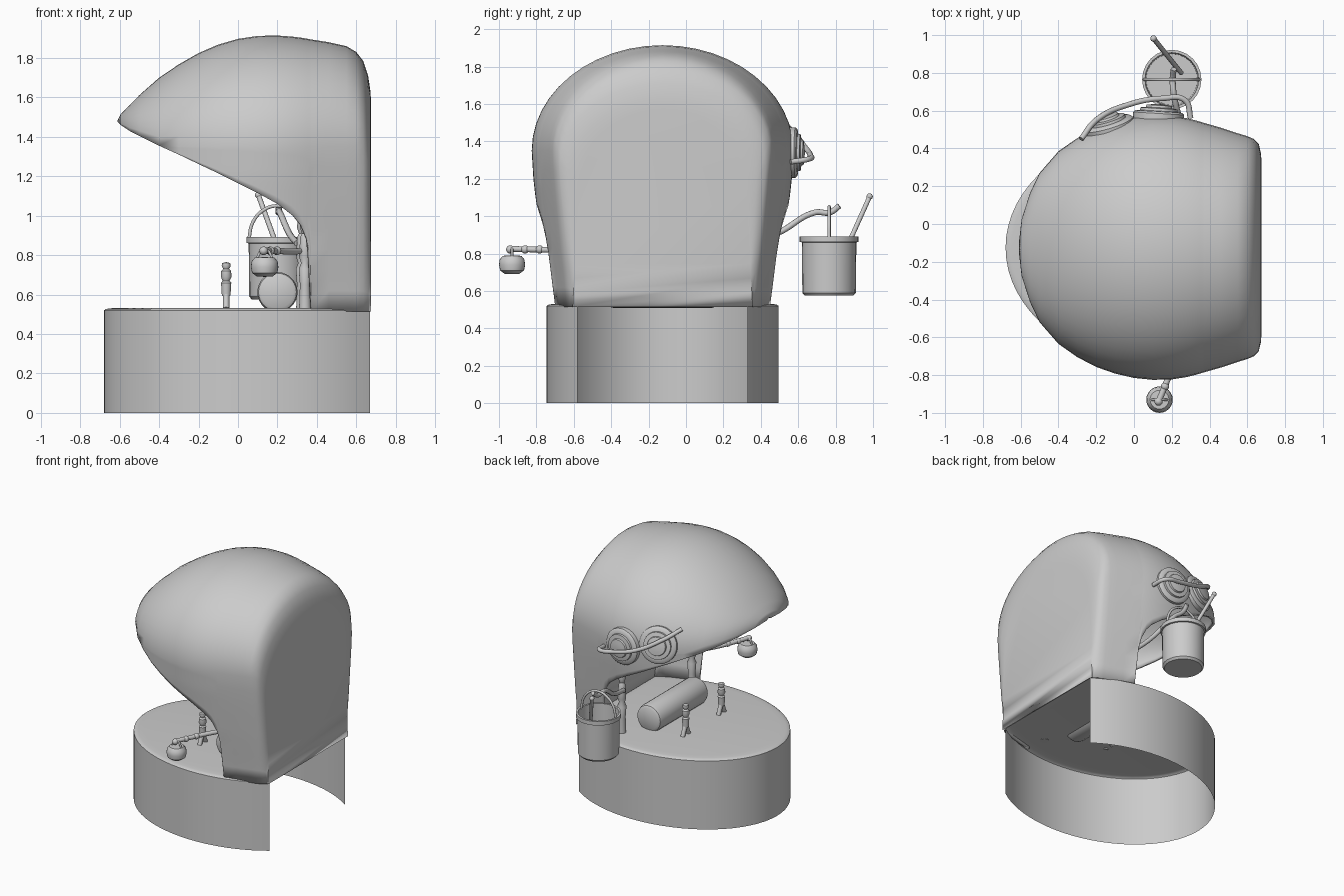
import bpy, bmesh, math
from mathutils import Vector

if "Cube" in bpy.data.objects:
    bpy.data.objects.remove(bpy.data.objects["Cube"])

CY = -0.125                      # symmetry line of the hood and base
DECK = 0.53


def make(name, bm, angle=40, solid=0):
    me = bpy.data.meshes.new(name)
    bm.to_mesh(me)
    bm.free()
    ob = bpy.data.objects.new(name, me)
    bpy.context.collection.objects.link(ob)
    bpy.ops.object.select_all(action='DESELECT')
    ob.select_set(True)
    bpy.context.view_layer.objects.active = ob
    bpy.ops.object.shade_smooth_by_angle(angle=math.radians(angle))
    if solid:
        m = ob.modifiers.new("thickness", 'SOLIDIFY')
        m.thickness, m.offset = solid, -1
    return ob


def lathe(name, profile, loc, axis=(0, 0, 1), n=24):
    """Revolve (radius, height) pairs round an axis."""
    bm = bmesh.new()
    q = Vector((0, 0, 1)).rotation_difference(Vector(axis).normalized())
    rings = []
    for r, h in profile:
        rings.append([bm.verts.new(Vector(loc) + q @ Vector((
            max(r, 1e-5) * math.cos(2 * math.pi * i / n),
            max(r, 1e-5) * math.sin(2 * math.pi * i / n), h))) for i in range(n)])
    for a, b in zip(rings, rings[1:]):
        for i in range(n):
            j = (i + 1) % n
            bm.faces.new((a[i], a[j], b[j], b[i]))
    bmesh.ops.remove_doubles(bm, verts=bm.verts, dist=1e-4)
    bmesh.ops.recalc_face_normals(bm, faces=bm.faces)
    return make(name, bm)


def rod(name, pts, r, smooth=True):
    """Round tube through a few points."""
    cu = bpy.data.curves.new(name, 'CURVE')
    cu.dimensions = '3D'
    cu.bevel_depth, cu.bevel_resolution, cu.resolution_u = r, 3, 8
    cu.use_fill_caps = True
    sp = cu.splines.new('BEZIER')
    sp.bezier_points.add(len(pts) - 1)
    for bp, p in zip(sp.bezier_points, pts):
        bp.co = p
        bp.handle_left_type = bp.handle_right_type = 'AUTO' if smooth else 'VECTOR'
    ob = bpy.data.objects.new(name, cu)
    bpy.context.collection.objects.link(ob)
    return ob


def ball(name, loc, r):
    prof = [(r * math.sin(math.pi * i / 8), -r * math.cos(math.pi * i / 8)) for i in range(9)]
    return lathe(name, prof, loc, n=16)


# --- base: open-backed oval wall and a thin deck on top
def oval(inset=0):
    t0 = math.radians(47.2)
    out = []
    for i in range(49):
        t = t0 + (2 * math.pi - 2 * t0) * i / 48
        out.append((0.124 + (0.804 - inset) * math.cos(t), CY + (0.62 - inset) * math.sin(t)))
    return out


bm = bmesh.new()
lo = [bm.verts.new((x, y, 0)) for x, y in oval()]
hi = [bm.verts.new((x, y, 0.52)) for x, y in oval()]
for i in range(48):
    bm.faces.new((lo[i + 1], lo[i], hi[i], hi[i + 1]))
bmesh.ops.reverse_faces(bm, faces=bm.faces)
make("base_wall", bm)

bm = bmesh.new()
rings = [[bm.verts.new((x, y, z)) for x, y in oval(s)]
         for s, z in ((0.0, 0.52), (0.01, 0.527), (0.03, DECK), (0.07, DECK + 0.003))]
for a, b in zip(rings, rings[1:]):
    for i in range(49):
        j = (i + 1) % 49
        bm.faces.new((a[i], a[j], b[j], b[i]))
bm.faces.new(rings[-1])
bmesh.ops.recalc_face_normals(bm, faces=bm.faces)
if sum(f.normal.z * f.calc_area() for f in bm.faces) < 0:
    bmesh.ops.reverse_faces(bm, faces=bm.faces)
make("deck", bm)

# --- hood: arched sections along x (x, top z, brim z, half width)
stations = [(-0.61, 1.485, 1.475, 0.02), (-0.595, 1.515, 1.46, 0.15), (-0.55, 1.56, 1.43, 0.29),
            (-0.5, 1.612, 1.405, 0.395), (-0.4, 1.7, 1.355, 0.51), (-0.3, 1.768, 1.31, 0.58),
            (-0.2, 1.825, 1.262, 0.632), (-0.1, 1.868, 1.215, 0.667), (0, 1.897, 1.165, 0.69),
            (0.1, 1.912, 1.115, 0.70), (0.2, 1.914, 1.06, 0.698), (0.28, 1.908, 1.0, 0.685),
            (0.32, 1.903, 0.95, 0.675), (0.35, 1.898, 0.88, 0.667), (0.365, 1.895, 0.8, 0.662),
            (0.372, 1.894, 0.515, 0.66), (0.46, 1.88, 0.515, 0.635), (0.55, 1.86, 0.515, 0.605),
            (0.6, 1.83, 0.515, 0.59), (0.635, 1.785, 0.515, 0.575), (0.66, 1.71, 0.515, 0.55),
            (0.672, 1.63, 0.515, 0.50), (0.675, 1.57, 0.515, 0.45)]
taper = [(0.515, 0.87), (0.7, 0.9), (0.8, 0.922), (1.0, 0.955), (1.2, 0.987), (1.35, 1.0)]


def narrowing(z):
    for (a, ga), (b, gb) in zip(taper, taper[1:]):
        if z <= b:
            return ga + (gb - ga) * (z - a) / (b - a)
    return 1


bm = bmesh.new()
rows = []
for x, top, brim, w in stations:
    zc = max(1.35, brim)
    if x > 0.5:                  # the flat back has a rounder outline
        zc = min(zc, top - 0.44)
    half = [(w * math.sin(math.pi * i / 24), zc + (top - zc) * math.cos(math.pi * i / 24))
            for i in range(13)]
    for j in range(1, 9):
        z = zc + (brim - zc) * j / 8
        g = narrowing(z) / narrowing(zc)
        if x > 0.66:             # lower back corners stay crisp
            g += (0.53 / w - 1) * (zc - z) / (zc - brim)
        half.append((w * g, z))
    pts = [(-y, z) for y, z in reversed(half[1:])] + half
    rows.append([bm.verts.new((x, CY + y, z)) for y, z in pts])
for a, b in zip(rows, rows[1:]):
    for i in range(len(a) - 1):
        bm.faces.new((a[i], b[i], b[i + 1], a[i + 1]))
bm.faces.new(list(reversed(rows[-1])))
bmesh.ops.remove_doubles(bm, verts=bm.verts, dist=0.0008)
bmesh.ops.recalc_face_normals(bm, faces=bm.faces)
back = max(bm.faces, key=lambda f: f.calc_area())
if back.normal.x < 0:
    bmesh.ops.reverse_faces(bm, faces=bm.faces)
make("hood", bm, 50, 0.02)

# --- pair of ringed discs on the hood side with a bar across them
disc = [(0, -0.05), (0.135, -0.05), (0.135, 0.005), (0.125, 0.015), (0.1, 0.018), (0.098, 0.032),
        (0.07, 0.036), (0.066, 0.048), (0.04, 0.052), (0, 0.056)]
lathe("ringed_disc_rear", disc, (0.13, 0.58, 1.34), (0.06, 1, 0.0), 32)
lathe("ringed_disc_front", disc, (-0.135, 0.525, 1.40), (-0.3, 1, 0.2), 32)
rod("disc_bar", [(-0.28, 0.45, 1.53), (-0.2, 0.55, 1.47), (-0.02, 0.635, 1.37),
                 (0.15, 0.665, 1.325), (0.27, 0.655, 1.305), (0.3, 0.56, 1.29)], 0.015)

# --- bucket with handle, ladle and its support arm
lathe("bucket", [(0, 0.575), (0.13, 0.575), (0.143, 0.59), (0.146, 0.86), (0.157, 0.862),
                 (0.157, 0.892), (0.142, 0.892), (0.136, 0.6), (0, 0.6)], (0.2, 0.765, 0))
rod("bucket_handle", [(0.2 - 0.145 * math.cos(math.pi * i / 6), 0.765,
                       0.88 + 0.17 * math.sin(math.pi * i / 6)) for i in range(7)], 0.009)
rod("ladle", [(0.25, 0.8, 0.7), (0.105, 0.98, 1.1)], 0.013, False)
ball("ladle_knob", (0.103, 0.982, 1.105), 0.017)
rod("bucket_arm", [(0.3, 0.32, 0.86), (0.26, 0.49, 0.91), (0.21, 0.69, 1.02),
                   (0.205, 0.77, 1.02), (0.21, 0.82, 1.055)], 0.016)

# --- small hanging pot and its arm on the other side
rod("pot_arm", [(0.34, -0.52, 0.82), (0.22, -0.73, 0.82), (0.13, -0.94, 0.825)], 0.016)
for i, t in enumerate((0.25, 0.62, 1.0)):
    ball("pot_arm_joint_%d" % i, (0.22 - 0.09 * t, -0.73 - 0.21 * t, 0.822), 0.022)
lathe("hanging_pot", [(0, 0.69), (0.04, 0.692), (0.064, 0.71), (0.07, 0.74), (0.066, 0.768),
                      (0.05, 0.788), (0, 0.79)], (0.135, -0.93, 0))
rod("pot_handle", [(0.09, -0.93, 0.775), (0.135, -0.93, 0.83), (0.18, -0.93, 0.775)], 0.007)

# --- log lying on the deck, slightly sunk in
lathe("log", [(0, 0), (0.08, 0), (0.096, 0.01), (0.102, 0.03), (0.102, 0.56), (0.096, 0.58),
              (0.08, 0.59), (0, 0.59)], (0.2, 0.17, 0.612), (0, -1, 0), 28)

# --- turned posts inside the hood and forked stands in front, on both sides
post = [(0, 0), (0.03, 0), (0.026, 0.12), (0.032, 0.2), (0.02, 0.23), (0.03, 0.26),
        (0.025, 0.36), (0.016, 0.38), (0.026, 0.41), (0.022, 0.45), (0, 0.46)]
stand = [(0, 0.06), (0.022, 0.065), (0.026, 0.13), (0.018, 0.14), (0.027, 0.16), (0.025, 0.19),
         (0.015, 0.2), (0.023, 0.215), (0.02, 0.23), (0, 0.235)]
for side, s in (("left", 1), ("right", -1)):
    lathe("post_" + side, post, (0.325 + (s < 0) * 0.015, CY + s * 0.43, DECK), n=16)
    y = CY + s * 0.215
    lathe("stand_" + side, stand, (-0.06, y, DECK), n=16)
    for k in (-1, 1):
        rod("stand_%s_foot_%d" % (side, k), [(-0.06, y, DECK + 0.085),
            (-0.06, y + k * 0.035, DECK)], 0.016, False)
